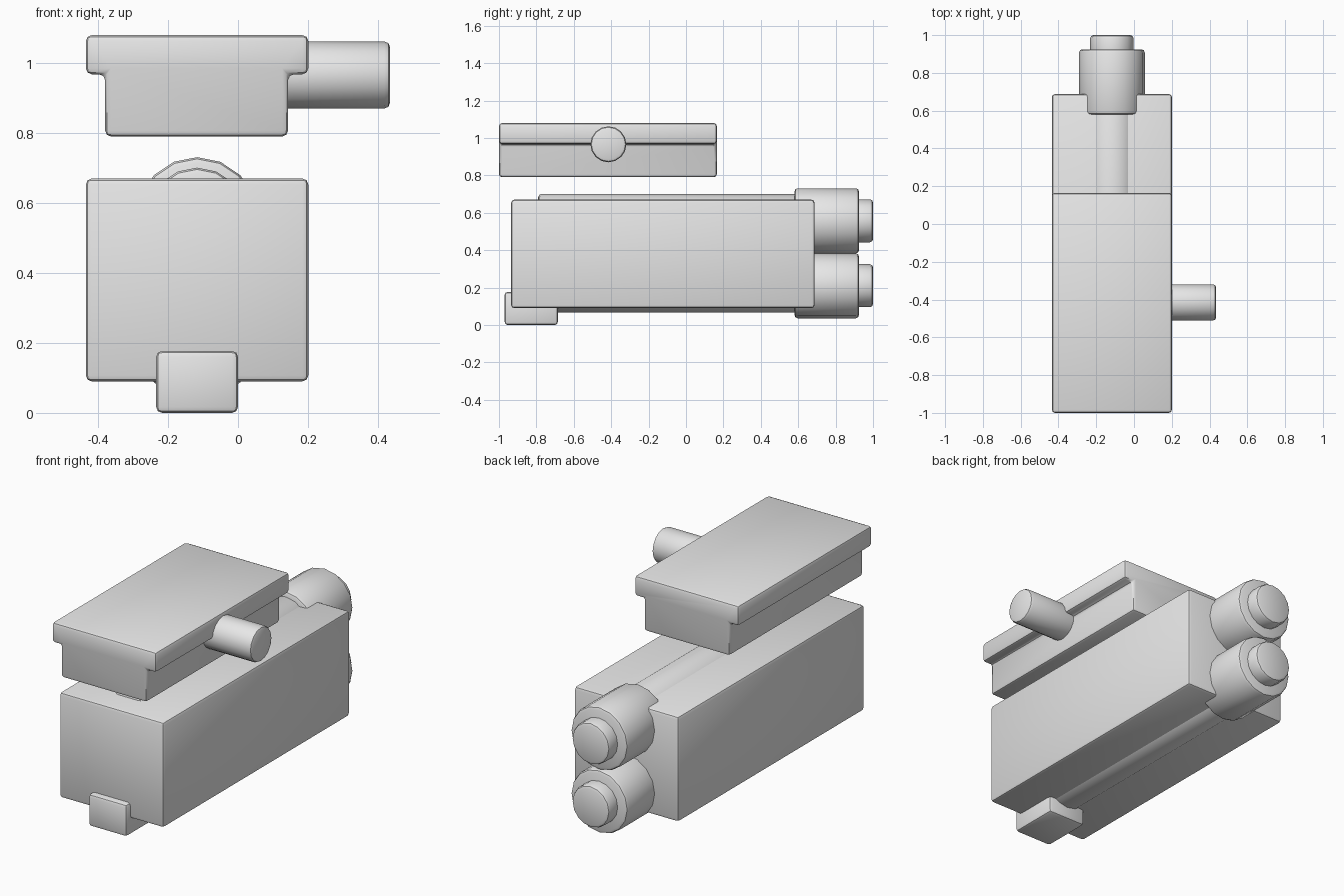
import bpy
import math
from mathutils import Matrix, Vector

if "Cube" in bpy.data.objects:
    bpy.data.objects.remove(bpy.data.objects["Cube"])

CX = -0.117  # centre line of the body across x

grey = bpy.data.materials.new("plain grey")
grey.diffuse_color = (0.8, 0.8, 0.8, 1)
grey.use_nodes = True
grey.node_tree.nodes["Principled BSDF"].inputs["Base Color"].default_value = grey.diffuse_color


def finish(ob, name, bevel=0.017):
    """Name, colour, soften the edges and smooth one part."""
    ob.name = name
    ob.data.materials.append(grey)
    mod = ob.modifiers.new("soft edges", 'BEVEL')
    mod.width = bevel
    mod.segments = 2
    mod.limit_method = 'ANGLE'
    mod.angle_limit = math.radians(35)
    bpy.ops.object.select_all(action='DESELECT')
    ob.select_set(True)
    bpy.context.view_layer.objects.active = ob
    bpy.ops.object.modifier_apply(modifier=mod.name)
    bpy.ops.object.shade_smooth_by_angle(angle=math.radians(40))
    return ob


def prism(name, profile, y0, y1):
    """Extrude an x-z outline along y."""
    n = len(profile)
    verts = [(x, y, z) for y in (y0, y1) for x, z in profile]
    faces = [tuple(range(n)), tuple(range(2 * n - 1, n - 1, -1))]
    faces += [(i, i + n, (i + 1) % n + n, (i + 1) % n) for i in range(n)]
    me = bpy.data.meshes.new(name)
    me.from_pydata(verts, [], faces)
    ob = bpy.data.objects.new(name, me)
    bpy.context.collection.objects.link(ob)
    return finish(ob, name)


def block(name, x0, x1, y0, y1, z0, z1):
    return prism(name, [(x0, z0), (x1, z0), (x1, z1), (x0, z1)], y0, y1)


def rod(name, start, end, radius, sides=16):
    """Cylinder between two points, one corner pointing straight up."""
    a, b = Vector(start), Vector(end)
    bpy.ops.mesh.primitive_cylinder_add(vertices=sides, radius=radius,
                                        depth=(b - a).length)
    ob = bpy.context.object
    if abs(b.y - a.y) > abs(b.x - a.x):
        rot = Matrix.Rotation(math.pi / 2, 4, 'X')
    else:
        rot = Matrix.Rotation(math.pi / 2, 4, 'Y')
    ob.data.transform(Matrix.Translation((a + b) / 2) @ rot)
    return finish(ob, name)


# Main housing
block("housing", -0.435, 0.201, -0.935, 0.688, 0.09, 0.67)

# Floating lid with a T-shaped section
prism("lid", [(-0.38, 0.79), (0.143, 0.79), (0.143, 0.968), (0.201, 0.968),
              (0.201, 1.08), (-0.435, 1.08), (-0.435, 0.968), (-0.38, 0.968)],
      -1.0, 0.165)

# Side handle on the lid
rod("side_handle", (0.05, -0.415, 0.966), (0.435, -0.415, 0.966), 0.096)

# Front foot
block("front_foot", -0.234, 0.0, -0.97, -0.685, 0.0, 0.177)

# Two stacked cylinders: inner tube, collar and end cap each
for label, z in (("upper", 0.557), ("lower", 0.21)):
    rod(label + "_tube", (CX, -0.79, z), (CX, 0.7, z), 0.144)
    rod(label + "_collar", (CX, 0.58, z), (CX, 0.925, z), 0.174)
    rod(label + "_end_cap", (CX, 0.85, z), (CX, 1.0, z), 0.115)
